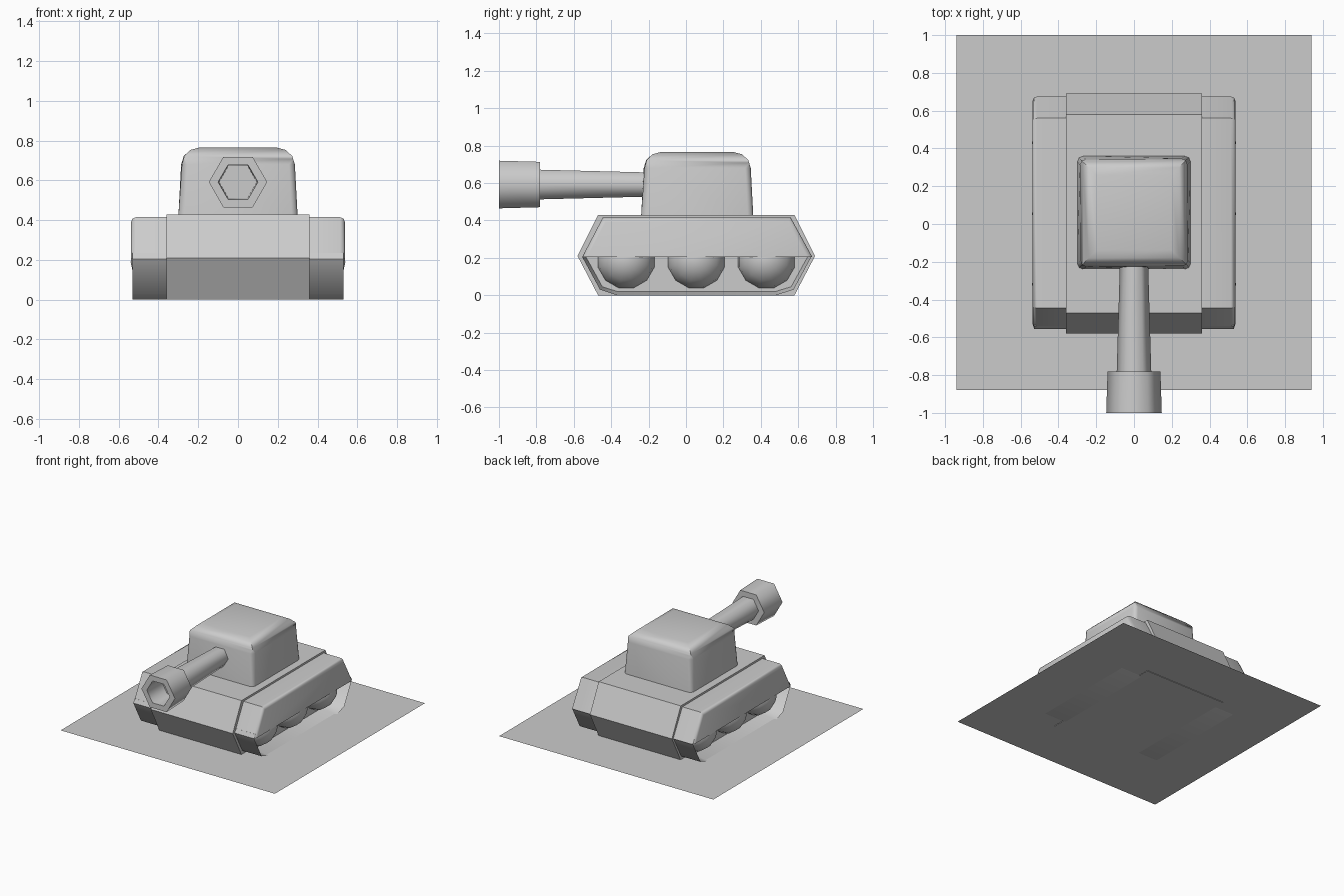
import bpy, bmesh, math
from mathutils import Matrix, Vector

if "Cube" in bpy.data.objects:
    bpy.data.objects.remove(bpy.data.objects["Cube"])


def finish(name, bm, smooth=None):
    mesh = bpy.data.meshes.new(name)
    bm.to_mesh(mesh)
    bm.free()
    ob = bpy.data.objects.new(name, mesh)
    bpy.context.collection.objects.link(ob)
    if smooth:
        bpy.ops.object.select_all(action='DESELECT')
        ob.select_set(True)
        bpy.context.view_layer.objects.active = ob
        bpy.ops.object.shade_smooth_by_angle(angle=math.radians(smooth))
    return ob


def prism(profile, x0, x1):
    """Extrude a (y, z) profile from x0 to x1."""
    bm = bmesh.new()
    face = bm.faces.new([bm.verts.new((x0, y, z)) for y, z in profile])
    new = bmesh.ops.extrude_face_region(bm, geom=[face])['geom']
    bmesh.ops.translate(bm, vec=(x1 - x0, 0, 0),
                        verts=[g for g in new if isinstance(g, bmesh.types.BMVert)])
    bmesh.ops.recalc_face_normals(bm, faces=bm.faces)
    return bm


def hex_lathe(name, rings, z):
    """Six-sided tube along y through (y, radius) rings, both ends capped."""
    bm = bmesh.new()
    loops = [[bm.verts.new((r * math.cos(k * math.pi / 3), y,
                            z + r * math.sin(k * math.pi / 3))) for k in range(6)]
             for y, r in rings]
    for a, b in zip(loops, loops[1:]):
        for k in range(6):
            j = (k + 1) % 6
            bm.faces.new((a[k], a[j], b[j], b[k]))
    bm.faces.new(loops[0])
    bm.faces.new(loops[-1])
    bmesh.ops.recalc_face_normals(bm, faces=bm.faces)
    return finish(name, bm, 65)


# Base plate
bm = bmesh.new()
bmesh.ops.create_grid(bm, x_segments=1, y_segments=1, size=0.94)
bmesh.ops.translate(bm, verts=bm.verts, vec=(0, 0.06, 0.003))
finish('base_plate', bm)

# Hull
finish('hull', prism([(-0.58, 0.21), (-0.47, 0.43), (0.58, 0.43),
                      (0.69, 0.21), (0.58, 0.0), (-0.47, 0.0)], -0.36, 0.36))

for side, s in (('left', -1), ('right', 1)):
    # Fender with softened outer edges
    bm = prism([(-0.555, 0.205), (-0.445, 0.415), (0.56, 0.415), (0.675, 0.205)],
               s * 0.34, s * 0.538)
    edges = [e for e in bm.edges
             if all(abs(v.co.x) > 0.5 for v in e.verts)
             and max(v.co.z for v in e.verts) > 0.3]
    bmesh.ops.bevel(bm, geom=edges, offset=0.024, segments=2, profile=0.5,
                    affect='EDGES')
    finish(side + '_fender', bm, 50)

    # Track belt: side face recessed to leave a thin rim
    bm = prism([(-0.54, 0.235), (-0.555, 0.205), (-0.46, 0.03), (-0.37, 0.0),
                (0.48, 0.0), (0.575, 0.03), (0.67, 0.205), (0.655, 0.235)],
               s * 0.34, s * 0.53)
    outer = [f for f in bm.faces if f.normal.x * s > 0.9]
    bmesh.ops.inset_region(bm, faces=outer, thickness=0.02, depth=0)
    bmesh.ops.translate(bm, verts=outer[0].verts, vec=(-s * 0.13, 0, 0))
    finish(side + '_track', bm, 50)

    # Domed road wheels
    for i, y in enumerate((-0.32, 0.055, 0.43)):
        bm = bmesh.new()
        bmesh.ops.create_uvsphere(
            bm, u_segments=12, v_segments=8, radius=0.16,
            matrix=Matrix.Translation((s * 0.38, y, 0.19))
            @ Matrix.Rotation(math.pi / 2, 4, 'Y') @ Matrix.Rotation(math.pi / 12, 4, 'Z'))
        finish(f'{side}_wheel_{i + 1}', bm, 60)

# Turret: tapered box, rounded at the top and corners
bm = bmesh.new()
bmesh.ops.create_cube(bm, size=1)
for v in bm.verts:
    top = v.co.z > 0
    w = 0.282 if top else 0.30
    v.co = Vector((math.copysign(w, v.co.x), 0.06 + math.copysign(w, v.co.y),
                   0.765 if top else 0.42))
edges = [e for e in bm.edges if min(v.co.z for v in e.verts) > 0.7]
bmesh.ops.bevel(bm, geom=edges, offset=0.085, segments=3, profile=0.5, affect='EDGES')
edges = [e for e in bm.edges
         if min(v.co.z for v in e.verts) < 0.43
         and max(v.co.z for v in e.verts) > 0.5]
bmesh.ops.bevel(bm, geom=edges, offset=0.03, segments=2, profile=0.5, affect='EDGES')
finish('turret', bm, 50)

# Gun barrel and hollow muzzle
hex_lathe('gun_barrel', [(-0.15, 0.073), (-0.80, 0.092)], 0.592)
hex_lathe('muzzle', [(-0.78, 0.07), (-0.78, 0.14), (-1.0, 0.147),
                     (-1.0, 0.10), (-0.82, 0.095)], 0.592)
